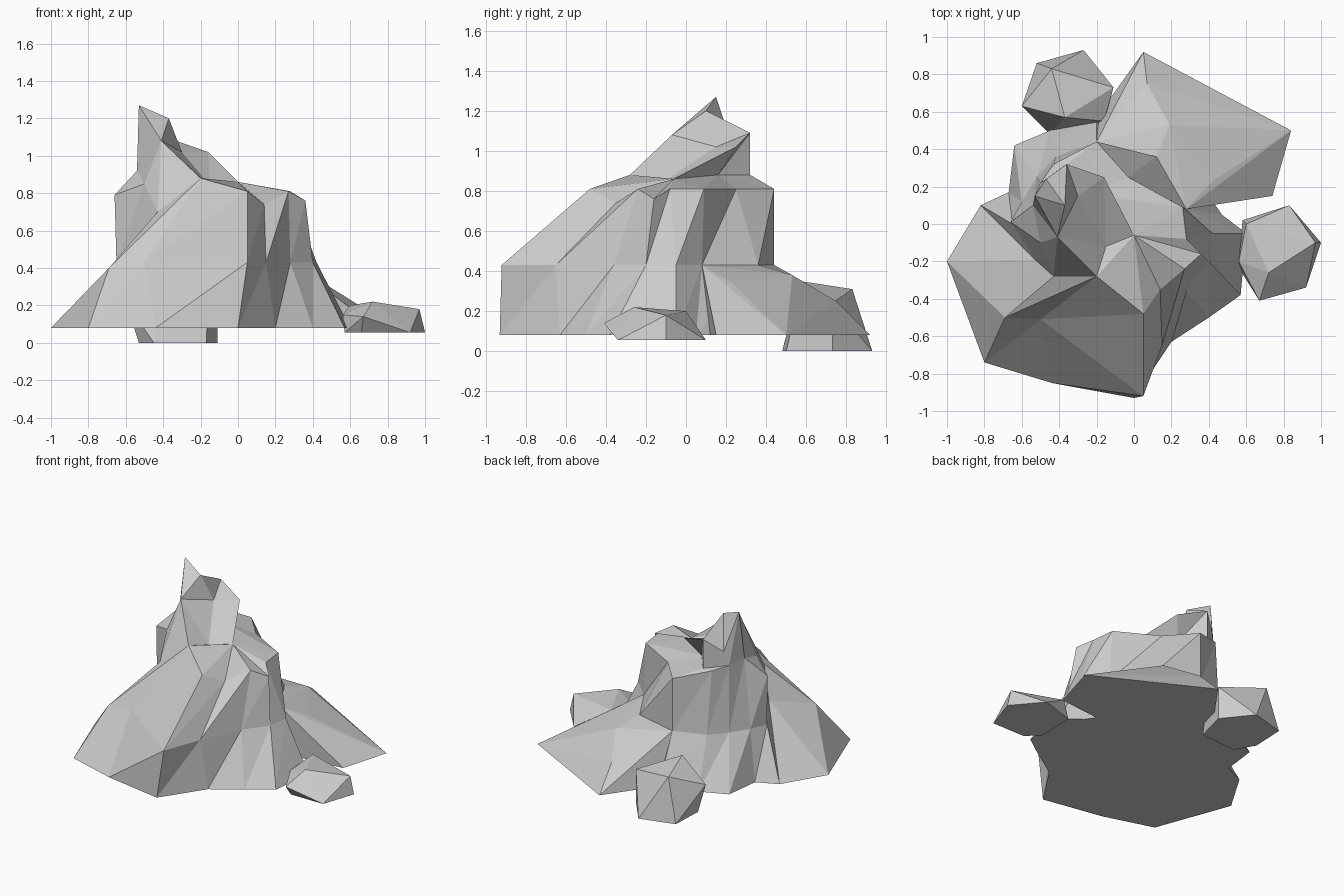
import bpy
import bmesh
from mathutils import Vector

default_cube = bpy.data.objects.get("Cube")
if default_cube:
    bpy.data.objects.remove(default_cube, do_unlink=True)

# Single stone colour
stone = bpy.data.materials.new("stone grey")
stone.use_nodes = True
stone_colour = (0.6, 0.6, 0.6, 1.0)
stone.diffuse_color = stone_colour
stone.node_tree.nodes["Principled BSDF"].inputs["Base Color"].default_value = stone_colour


def finish(bm, name):
    """Turn a bmesh into a flat shaded stone object."""
    bmesh.ops.recalc_face_normals(bm, faces=bm.faces)
    mesh = bpy.data.meshes.new(name)
    bm.to_mesh(mesh)
    bm.free()
    mesh.materials.append(stone)
    rock = bpy.data.objects.new(name, mesh)
    bpy.context.collection.objects.link(rock)
    return rock


def level(outline, height):
    """Lift a plan outline to a height; a third value overrides the height."""
    return [(p[0], p[1], p[2] if len(p) == 3 else height) for p in outline]


def hull_rock(name, points):
    """Faceted stone wrapped tightly around a few corner points."""
    bm = bmesh.new()
    corners = [bm.verts.new(Vector(p)) for p in points]
    result = bmesh.ops.convex_hull(bm, input=corners)
    unused = set(result["geom_interior"]) | set(result["geom_unused"])
    loose = [g for g in unused if isinstance(g, bmesh.types.BMVert)]
    bmesh.ops.delete(bm, geom=loose, context="VERTS")
    return finish(bm, name)


def layered_rock(name, rings, centre):
    """Triangulated skin through matching rings, closed at a centre point."""
    bm = bmesh.new()
    shared = {}

    def corner(point):
        if point not in shared:
            shared[point] = bm.verts.new(point)
        return shared[point]

    def triangle(*points):
        if len(set(points)) == len(points):
            verts = [corner(p) for p in points]
            if bm.faces.get(verts) is None:
                bm.faces.new(verts)

    count = len(rings[0])
    for lower, upper in zip(rings, rings[1:]):
        for i in range(count):
            j = (i + 1) % count
            triangle(lower[i], lower[j], upper[j])
            triangle(lower[i], upper[j], upper[i])
    for i in range(count):
        triangle(rings[-1][i], rings[-1][(i + 1) % count], centre)
    bm.faces.new([corner(p) for p in reversed(rings[0])])
    return finish(bm, name)


# Main crag: foot, waist and shoulder outlines, counter-clockwise from the front
foot = level([
    (0, -.93), (.2, -.63), (.4, -.5), (.57, -.38), (.6, -.05),
    (.47, .05), (.3, .3), (-.2, .6), (-.45, .5), (-.64, .42),
    (-.67, .17), (-.82, .1), (-1, -.2), (-.8, -.74), (-.44, -.85)], .08)
waist = level([
    (.05, -.92), (.15, -.65), (.28, -.36), (.4, -.2), (.42, -.05),
    (.28, .08), (.12, .36), (-.2, .44), (-.42, .36), (-.52, .25),
    (-.6, .12), (-.65, 0), (-.53, -.19, .5), (-.69, -.5, .4), (-.5, -.51)], .43)
shoulder = level([
    (.05, -.48), (.14, -.35, .74), (.27, -.24), (.36, -.16, .76), (.28, -.08),
    (.26, .09), (-.03, .25), (-.2, .44), (-.43, .32, .88), (-.5, .22, .9),
    (-.54, .1, .92), (-.66, .01, .79), (-.5, -.1, .85), (-.43, -.28, .7),
    (-.2, -.28, .88)], .81)

# Shelf behind the spire, running into an undercut corner
saddle = (0, -.06, .86)
undercut = (-.24, .16, .88)
tooth_foot = (-.36, .32, .88)
shelf = ([saddle] * 6 + [undercut] * 2 + [tooth_foot]
         + [shoulder[9]] + [shoulder[10]] * 2 + shoulder[12:13]
         + [shoulder[13], shoulder[14]])

# Spire: two fins with a groove between them
groove_mouth = (-.15, -.12, .84)
back_knob = (-.16, .25, 1.02)
back_tooth = (-.36, .32, 1.09)
notch = (-.47, .24, 1)
peak = (-.53, .15, 1.27)
fin_top = (-.37, .1, 1.2)
front_tooth = (-.41, -.07, 1.08)
right_side = [groove_mouth] * 5 + [back_knob] * 3 + [back_tooth]
crest = right_side + [notch] + [peak] * 2 + [front_tooth] * 3
groove_rim = right_side + [fin_top] * 3 + [front_tooth] * 3
layered_rock("main_crag", [foot, waist, shoulder, shelf, crest, groove_rim],
             (-.3, .15, 1.02))

# Low spur spreading behind the crag
spur_foot = level([(.84, .5), (.74, .15), (.05, .92), (-.25, .5), (.2, .1)], .08)
spur_ridge = level([(.19, .53, .38), (.42, .23, .34), (.07, .75, .25),
                    (.28, .08), (.12, .36), (-.2, .44)], .43)
hull_rock("back_spur", spur_foot + spur_ridge)

# Loose boulders
back_bottom = level([(-.52, .86), (-.27, .93), (-.11, .73), (-.17, .5),
                     (-.45, .48), (-.53, .62)], 0)
back_top = level([(-.44, .83), (-.37, .57, .35), (-.11, .73, .24),
                  (-.6, .63, .22), (-.16, .55, .22)], .31)
hull_rock("back_boulder", back_bottom + back_top)

side_bottom = level([(.83, .1), (1, -.1), (.92, -.34), (.66, -.34),
                     (.57, -.25), (.58, .02)], .055)
side_top = level([(.72, -.26, .22), (.97, -.1, .18), (.6, 0), (.67, -.41, .14),
                  (.56, -.2, .15)], .2)
hull_rock("left_boulder", side_bottom + side_top)
